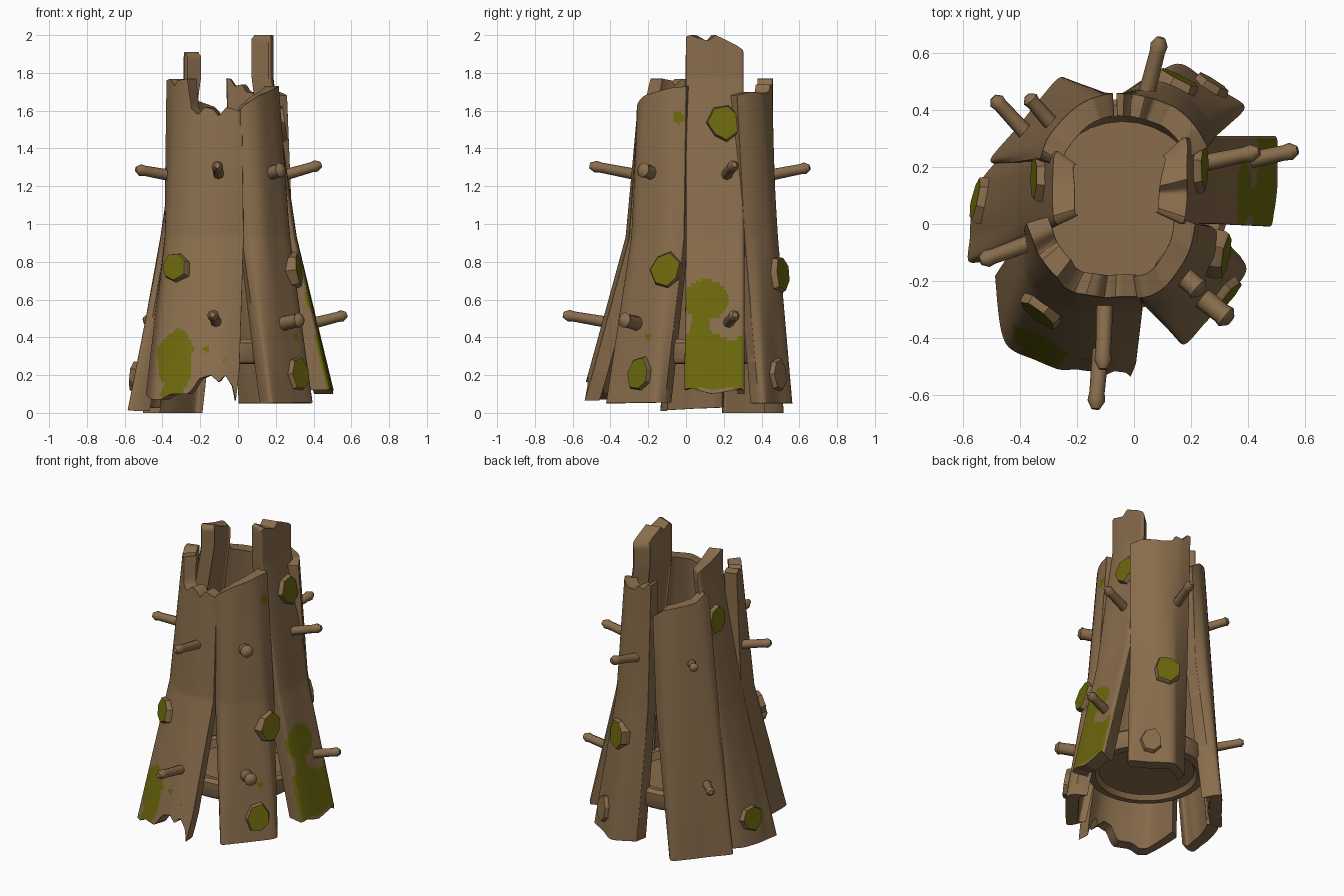
import bpy, bmesh, math, random
from mathutils import Vector
from mathutils.bvhtree import BVHTree

if "Cube" in bpy.data.objects:
    bpy.data.objects.remove(bpy.data.objects["Cube"])

random.seed(4)


def material(name, rgb):
    m = bpy.data.materials.new(name)
    m.diffuse_color = (*rgb, 1)
    m.use_nodes = True
    m.node_tree.nodes["Principled BSDF"].inputs["Base Color"].default_value = m.diffuse_color
    return m


WOOD = material("brown wood", (0.25, 0.152, 0.072))
MOSS = material("olive moss", (0.15, 0.138, 0.004))


def finish(name, bm, angle=35):
    mesh = bpy.data.meshes.new(name)
    bm.to_mesh(mesh)
    bm.free()
    mesh.materials.append(WOOD)
    mesh.materials.append(MOSS)
    ob = bpy.data.objects.new(name, mesh)
    bpy.context.collection.objects.link(ob)
    bpy.ops.object.select_all(action='DESELECT')
    ob.select_set(True)
    bpy.context.view_layer.objects.active = ob
    bpy.ops.object.shade_smooth_by_angle(angle=math.radians(angle))
    return ob


def along(pts, t):
    """Catmull-Rom point on a polyline, t in 0..1."""
    p = [Vector(q) for q in pts]
    f = t * (len(p) - 1)
    i = min(int(f), len(p) - 2)
    u = f - i
    a, b, c, d = p[max(i - 1, 0)], p[i], p[i + 1], p[min(i + 2, len(p) - 1)]
    return 0.5 * (2 * b + (c - a) * u + (2 * a - 5 * b + 4 * c - d) * u * u
                  + (3 * b - a - 3 * c + d) * u ** 3)


def ramp(keys, t):
    """Piecewise linear height for a ragged end."""
    for (t0, z0), (t1, z1) in zip(keys, keys[1:]):
        if t <= t1:
            return z0 + (z1 - z0) * (t - t0) / (t1 - t0)
    return keys[-1][1]


KINK = 0.93
AXIS = Vector((-.05, .1))
BVH = {}


def plank(name, low, mid, top, ends_low, ends_top, moss=None, thick=0.08, cols=48, rows=90):
    """Curved outer sheet, plus an inner sheet moved toward the tower axis, joined at the rim."""
    bm = bmesh.new()
    outer = [[] for _ in range(rows + 1)]
    inner = [[] for _ in range(rows + 1)]
    for i in range(cols + 1):
        t = i / cols
        z0, z1 = ramp(ends_low, t), ramp(ends_top, t)
        a, b, c = along(low, t), along(mid, t), along(top, t)
        for j in range(rows + 1):
            z = z0 + (z1 - z0) * j / rows
            if z < KINK:
                p = b.lerp(a, (KINK - z) / KINK)
            else:
                p = b.lerp(c, min((z - KINK) / 0.75, 1.12))
            q = p - (p - AXIS).normalized() * thick
            outer[j].append(bm.verts.new((p.x, p.y, z)))
            inner[j].append(bm.verts.new((q.x, q.y, z)))
    for j in range(rows):
        for i in range(cols):
            f = bm.faces.new((outer[j][i], outer[j][i + 1], outer[j + 1][i + 1], outer[j + 1][i]))
            if moss and moss(f.calc_center_median()):
                f.material_index = 1
            bm.faces.new((inner[j][i], inner[j + 1][i], inner[j + 1][i + 1], inner[j][i + 1]))
        bm.faces.new((outer[j][0], outer[j + 1][0], inner[j + 1][0], inner[j][0]))
        bm.faces.new((outer[j][cols], inner[j][cols], inner[j + 1][cols], outer[j + 1][cols]))
    for i in range(cols):
        bm.faces.new((outer[0][i], inner[0][i], inner[0][i + 1], outer[0][i + 1]))
        bm.faces.new((outer[rows][i], outer[rows][i + 1], inner[rows][i + 1], inner[rows][i]))
    ob = finish(name, bm, 40)
    BVH[name] = BVHTree.FromPolygons([v.co.copy() for v in ob.data.vertices],
                                     [tuple(p.vertices) for p in ob.data.polygons])
    b = ob.modifiers.new("soft edges", 'BEVEL')
    b.width, b.segments, b.angle_limit = 0.01, 1, math.radians(55)


def blob(u, z, cu, cz, ru, rz):
    wob = 1 + 0.18 * math.sin(23 * u + 17 * z) + 0.1 * math.sin(41 * z)
    return ((u - cu) / ru) ** 2 + ((z - cz) / rz) ** 2 < wob


# Ring of six split-log planks, each listed counter-clockwise
plank("front_left_plank",
      [(-.5, -.2), (-.47, -.41), (-.4, -.48), (-.22, -.555), (-.1, -.575), (.0, -.55)],
      [(-.39, -.03), (-.38, -.17), (-.32, -.25), (-.22, -.3), (-.1, -.32), (.03, -.3)],
      [(-.38, .0), (-.34, -.11), (-.28, -.19), (-.2, -.235), (-.1, -.25), (.02, -.25)],
      [(0, .1), (.25, .07), (.38, .07), (.45, .1), (.55, .1), (.62, .18), (.72, .2), (.8, .16),
       (.85, .2), (.92, .14), (.96, .06), (1, .22)],
      [(0, 1.76), (.12, 1.77), (.2, 1.73), (.25, 1.76), (.42, 1.77), (.5, 1.61), (.58, 1.58),
       (.66, 1.62), (.74, 1.61), (.8, 1.57), (.86, 1.62), (1, 1.59)],
      lambda p: blob(p.x, p.z, -.33, .28, .09, .17) or blob(p.x, p.z, -.17, .34, .015, .015)
      or blob(p.x, p.z, -.36, .1, .06, .05) or blob(p.x, p.z, -.07, .28, .01, .012))
plank("front_right_plank",
      [(.15, -.4), (.185, -.43), (.25, -.36), (.32, -.28), (.4, -.175), (.38, -.12)],
      [(.02, -.27), (.07, -.29), (.14, -.27), (.21, -.19), (.27, -.1), (.275, -.01)],
      [(.01, -.26), (.06, -.25), (.11, -.22), (.16, -.16), (.2, -.09), (.22, .0)],
      [(0, .05), (1, .055)],
      [(0, 1.6), (.1, 1.63), (.4, 1.68), (.8, 1.72), (1, 1.73)],
      lambda p: blob(p.y, p.z, -.04, 1.56, .03, .03) or blob(p.y, p.z, -.2, .41, .015, .02))
plank("right_plank",
      [(.5, -.01), (.515, .0), (.525, .08), (.53, .2), (.535, .29), (.52, .31)],
      [(.28, .0), (.3, .01), (.31, .08), (.31, .2), (.31, .29), (.29, .31)],
      [(.175, .0), (.19, .01), (.2, .09), (.2, .2), (.2, .29), (.185, .305)],
      [(0, .12), (.3, .13), (.5, .1), (.8, .13), (1, .1)],
      [(0, 1.98), (.25, 2.0), (.45, 1.97), (.52, 2.0), (.8, 1.93), (1, 1.9)],
      lambda p: (.13 < p.z < .42 + .03 * math.sin(20 * p.y) and p.y < .3)
      or blob(p.y, p.z, .1, .6, .12, .1) or blob(p.y, p.z, .08, .44, .05, .12), .1)
plank("back_right_plank",
      [(.38, .39), (.39, .425), (.28, .49), (.175, .565), (.1, .545), (.02, .5)],
      [(.29, .31), (.25, .38), (.18, .45), (.1, .485), (.04, .48), (-.04, .46)],
      [(.26, .27), (.22, .34), (.16, .4), (.1, .43), (.02, .455), (-.06, .46)],
      [(0, .05), (1, .05)],
      [(0, 1.68), (.2, 1.7), (.5, 1.69), (.68, 1.7), (.74, 1.74), (.86, 1.73), (.92, 1.77), (1, 1.77)])
plank("back_left_plank",
      [(-.22, .49), (-.26, .515), (-.33, .44), (-.41, .34), (-.5, .235), (-.49, .21)],
      [(-.1, .46), (-.17, .48), (-.24, .44), (-.31, .37), (-.39, .27), (-.4, .22)],
      [(-.07, .46), (-.14, .44), (-.2, .41), (-.26, .355), (-.31, .29), (-.33, .23)],
      [(0, .0), (1, .0)],
      [(0, 1.56), (.2, 1.62), (.7, 1.66), (.9, 1.71), (1, 1.68)])
plank("left_plank",
      [(-.49, .215), (-.54, .15), (-.575, .03), (-.58, -.05), (-.585, -.13), (-.54, -.135)],
      [(-.38, .24), (-.4, .19), (-.41, .1), (-.41, .02), (-.4, -.04), (-.38, -.06)],
      [(-.28, .255), (-.295, .23), (-.3, .14), (-.3, .07), (-.295, .01), (-.28, -.01)],
      [(0, .03), (1, .01)],
      [(0, 1.83), (.3, 1.86), (.75, 1.91), (1, 1.89)])

# Round floor with a thicker rim
bm = bmesh.new()
N = 32
PROFILE = [(.29, .34), (.31, .385), (.35, .39), (.37, .37), (.37, .29), (.355, .265),
           (.31, .26), (.29, .29)]
rings = [[bm.verts.new((-.04 + r * math.cos(k * math.tau / N), .07 + r * math.sin(k * math.tau / N), z))
          for k in range(N)] for r, z in PROFILE]
for a, b in zip(rings, rings[1:]):
    for k in range(N):
        bm.faces.new((a[k], b[k], b[(k + 1) % N], a[(k + 1) % N]))
bm.faces.new(rings[0])
bm.faces.new(rings[-1][::-1])
bmesh.ops.recalc_face_normals(bm, faces=bm.faces)
finish("floor_disc", bm)


def stack(name, loops, tip_material, angle):
    """Closed solid through a list of equal vertex rings."""
    bm = bmesh.new()
    loops = [[bm.verts.new(p) for p in loop] for loop in loops]
    n = len(loops[0])
    for lo, hi in zip(loops, loops[1:]):
        for k in range(n):
            bm.faces.new((lo[k], lo[(k + 1) % n], hi[(k + 1) % n], hi[k]))
    bm.faces.new(loops[0][::-1])
    bm.faces.new(loops[-1]).material_index = tip_material
    finish(name, bm, angle)


# Pegs driven into the planks: eight-sided sticks with bulged tips
PEGS = [((-.1, -.2, 1.25), (-.11, -.51, 1.31), .027), ((-.11, -.36, .47), (-.135, -.65, .52), .027),
        ((.1, -.12, 1.25), (.24, -.24, 1.29), .036), ((.18, -.21, .46), (.34, -.34, .495), .036),
        ((.18, .2, 1.24), (.44, .255, 1.315), .027), ((.34, .21, .46), (.575, .26, .52), .027),
        ((.03, .4, 1.25), (.095, .655, 1.3), .027), ((-.27, .33, 1.26), (-.375, .45, 1.3), .025),
        ((-.37, .31, .47), (-.495, .445, .495), .025), ((-.32, -.05, 1.25), (-.54, -.13, 1.29), .027)]
for n, (s, e, r) in enumerate(PEGS):
    a, d = Vector(s), Vector(e) - Vector(s)
    q = d.to_track_quat('Z', 'Y')
    stack(f"peg_{n + 1}", [[a + d * h + q @ Vector((r * w * math.cos(k * math.tau / 8),
                                                    r * w * math.sin(k * math.tau / 8), 0))
                            for k in range(8)] for h, w in ((0, 1.15), (.8, 1), (.9, 1.15), (1, .55))], 0, 50)

# Raised knots on the planks: brown bevelled lump, mossy or bare on top
KNOTS = [("front_left_plank", -.33, -.3, .77, .085, .085, 1),
         ("front_right_plank", .27, -.09, .75, .085, .1, 1),
         ("front_right_plank", .32, -.24, .2, .075, .09, 1),
         ("right_plank", .22, .2, 1.53, .085, .095, 1),
         ("back_right_plank", .14, .47, .74, .085, .095, 1),
         ("back_right_plank", .27, .49, .2, .065, .085, 0),
         ("left_plank", -.33, .16, 1.5, .085, .095, 1),
         ("left_plank", -.56, .08, .2, .085, .08, 1)]
for n, (host, x, y, z, w, h, mossy) in enumerate(KNOTS):
    out = Vector((x - AXIS.x, y - AXIS.y, 0)).normalized()
    hit, nor, _, _ = BVH[host].ray_cast(Vector((x, y, z)) + out * .5, -out)
    if hit is None:
        hit, nor, _, _ = BVH[host].find_nearest(Vector((x, y, z)) + out * .1)
    side = Vector((0, 0, 1)).cross(nor).normalized()
    up = nor.cross(side)
    jit = [random.uniform(.86, 1.14) for _ in range(7)]
    stack(f"knot_{n + 1}", [[hit + nor * lift + side * (w * jit[k] * f * math.cos(k * math.tau / 7 + .4))
                             + up * (h * jit[k] * f * math.sin(k * math.tau / 7 + .4)) for k in range(7)]
                            for f, lift in ((1, -.03), (1, .012), (.92, .028))], mossy, 30)
